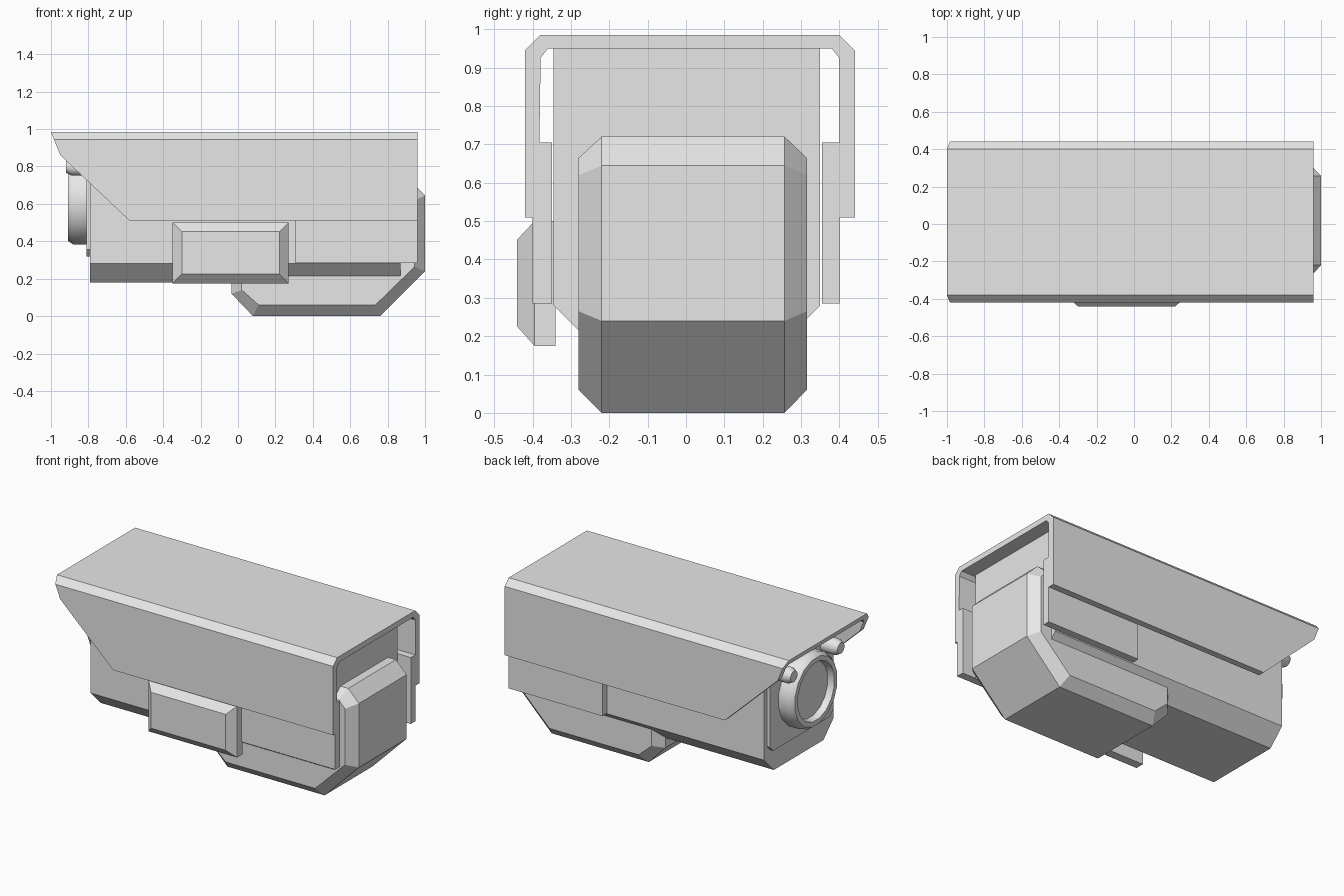
import bpy, bmesh, math
from mathutils import Vector

if "Cube" in bpy.data.objects:
    bpy.data.objects.remove(bpy.data.objects["Cube"])

grey = bpy.data.materials.new("light_grey")
grey.diffuse_color = (0.8, 0.8, 0.8, 1)
grey.use_nodes = True
grey.node_tree.nodes["Principled BSDF"].inputs["Base Color"].default_value = grey.diffuse_color


def make(name, loops, caps=True, closed=False, smooth=False):
    """Skin a list of equal-length point loops; cap the ends or join them."""
    bm = bmesh.new()
    rings = [[bm.verts.new(p) for p in loop] for loop in loops]
    n = len(rings[0])
    pairs = list(zip(rings, rings[1:])) + ([(rings[-1], rings[0])] if closed else [])
    for a, b in pairs:
        for i in range(n):
            j = (i + 1) % n
            bm.faces.new((a[i], a[j], b[j], b[i]))
    if caps:
        bm.faces.new(rings[0])
        bm.faces.new(rings[-1])
    bmesh.ops.recalc_face_normals(bm, faces=bm.faces)
    me = bpy.data.meshes.new(name)
    bm.to_mesh(me)
    bm.free()
    me.materials.append(grey)
    ob = bpy.data.objects.new(name, me)
    bpy.context.collection.objects.link(ob)
    if smooth:
        bpy.ops.object.select_all(action='DESELECT')
        ob.select_set(True)
        bpy.context.view_layer.objects.active = ob
        bpy.ops.object.shade_smooth_by_angle(angle=math.radians(35))
    return ob


def extrude_x(name, profile, x0, x1):
    return make(name, [[(x, y, z) for y, z in profile] for x in (x0, x1)])


def lathe_x(name, profile, y, z, sides):
    """Revolve (radius, x) points about an axis along x."""
    loops = [[(x, y + r * math.cos(2 * math.pi * (i + 0.5) / sides),
               z + r * math.sin(2 * math.pi * (i + 0.5) / sides)) for i in range(sides)]
             for r, x in profile]
    return make(name, loops, smooth=True)


def rect(y, x0, x1, z0, z1):
    return [(x0, y, z0), (x1, y, z0), (x1, y, z1), (x0, y, z1)]


# camera housing with chamfered lower edges
extrude_x("housing", [(-0.345, 0.28), (-0.245, 0.18), (0.25, 0.18), (0.35, 0.28),
                      (0.35, 0.95), (-0.345, 0.95)], -0.79, 0.87)

# front plate with clipped corners
extrude_x("front_plate", [(-0.315, 0.355), (-0.28, 0.32), (0.285, 0.32), (0.32, 0.355),
                          (0.32, 0.87), (0.285, 0.905), (-0.28, 0.905), (-0.315, 0.87)],
          -0.81, -0.78)

# recessed lens ring and small round lamps beside it
lathe_x("lens_ring", [(0.235, -0.80), (0.235, -0.88), (0.215, -0.91),
                      (0.185, -0.91), (0.175, -0.87)], 0.0, 0.613, 16)
for side in (-1, 1):
    lathe_x("front_lamp", [(0.05, -0.80), (0.05, -0.89), (0.035, -0.92)],
            0.235 * side, 0.80, 12)

# sun hood: thin folded shell, its front edge raked by height
outer = [(-0.42, 0.51), (-0.42, 0.86), (-0.42, 0.945), (-0.38, 0.985),
         (0.40, 0.985), (0.44, 0.945), (0.44, 0.86), (0.44, 0.51)]
inner = [(-0.385, 0.51), (-0.38, 0.86), (-0.38, 0.925), (-0.36, 0.95),
         (0.38, 0.95), (0.40, 0.925), (0.40, 0.86), (0.40, 0.51)]


def rake(z):
    if z < 0.86:
        return -0.58 - 0.37 * (z - 0.51) / 0.35
    return -0.95 - 0.05 * (z - 0.86) / 0.125


hood_loops = []
for (yo, zo), (yi, zi) in zip(outer, inner):
    hood_loops.append([(rake(zo), yo, zo), (0.96, yo, zo),
                       (0.96, yi, zi), (rake(zi), yi, zi)])
make("sun_hood", hood_loops)

# side rails under the hood
for y0, y1 in ((-0.40, -0.35), (0.355, 0.40)):
    make("side_rail", [rect(y, 0.305, 0.96, 0.285, 0.705) for y in (y0, y1)])

# side box with bevelled outer face
make("side_box", [rect(-0.34, -0.35, 0.27, 0.175, 0.50),
                  rect(-0.395, -0.35, 0.27, 0.175, 0.50),
                  rect(-0.44, -0.30, 0.222, 0.225, 0.452)])

# L-shaped mounting arm wrapping under and behind the housing
arm_mid = [(-0.035, 0.25), (-0.035, 0.12), (0.08, 0), (0.76, 0), (1.0, 0.24),
           (1.0, 0.645), (0.925, 0.72), (0.85, 0.72), (0.85, 0.25)]
arm_edge = [(0.02, 0.25), (0.02, 0.14), (0.11, 0.06), (0.735, 0.06), (0.945, 0.265),
            (0.945, 0.62), (0.90, 0.665), (0.85, 0.665), (0.85, 0.25)]
make("mounting_arm", [[(x, y, z) for x, z in prof] for prof, y in
                      ((arm_edge, -0.28), (arm_mid, -0.22), (arm_mid, 0.257), (arm_edge, 0.315))])
